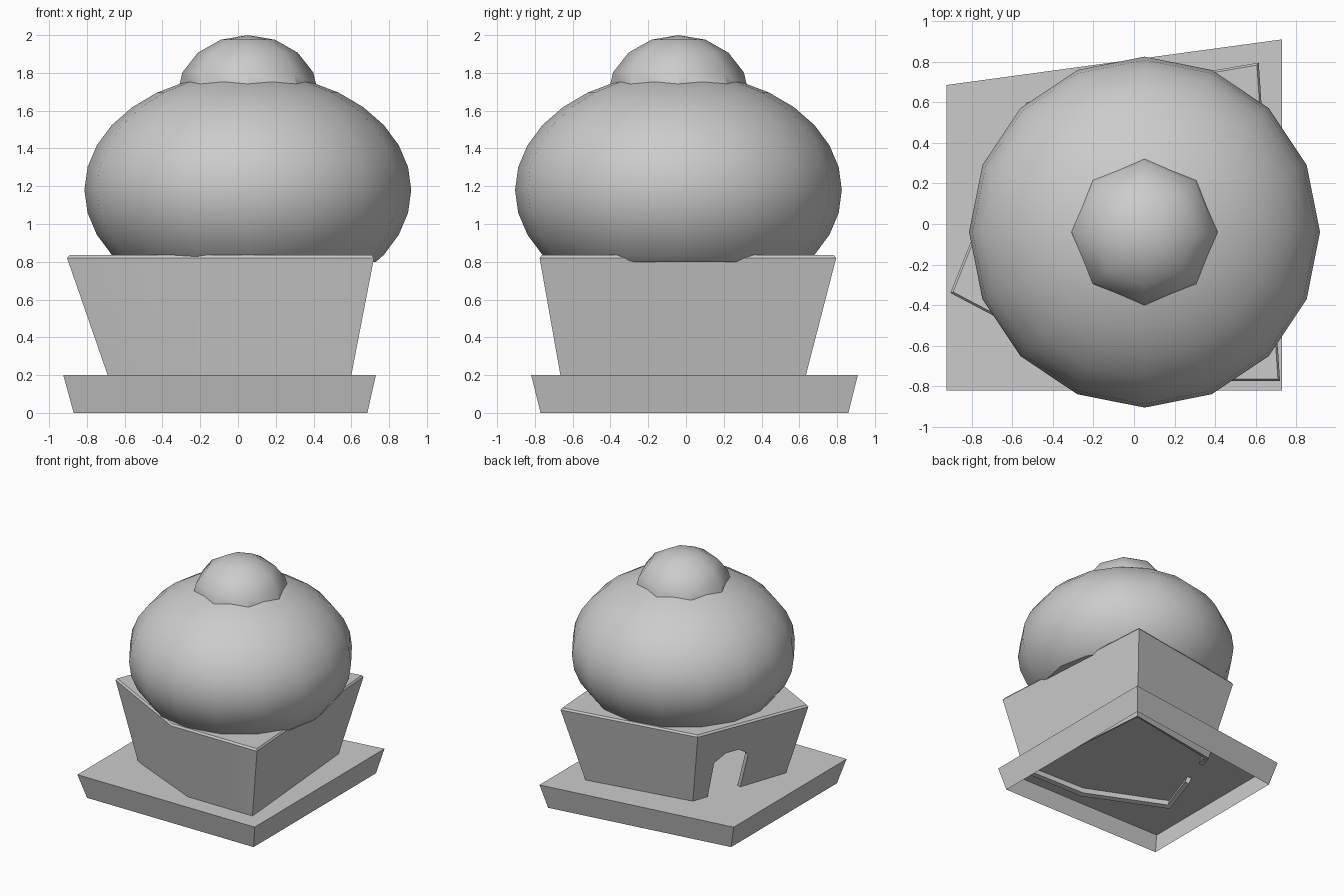
import bpy, bmesh, math
from mathutils import Vector

if "Cube" in bpy.data.objects:
    bpy.data.objects.remove(bpy.data.objects["Cube"])


def make_object(name, bm):
    bmesh.ops.recalc_face_normals(bm, faces=bm.faces)
    mesh = bpy.data.meshes.new(name)
    bm.to_mesh(mesh)
    bm.free()
    obj = bpy.data.objects.new(name, mesh)
    bpy.context.collection.objects.link(obj)
    return obj


def loft(name, rings, caps):
    """Skin matching rings of points; caps holds any of 0 (first) and -1 (last)."""
    bm = bmesh.new()
    loops = [[bm.verts.new(p) for p in ring] for ring in rings]
    n = len(rings[0])
    for a, b in zip(loops, loops[1:]):
        for i in range(n):
            j = (i + 1) % n
            bm.faces.new((a[i], a[j], b[j], b[i]))
    for c in caps:
        bm.faces.new(loops[c])
    return make_object(name, bm)


def smooth(obj, angle=30):
    bpy.ops.object.select_all(action='DESELECT')
    obj.select_set(True)
    bpy.context.view_layer.objects.active = obj
    bpy.ops.object.shade_smooth_by_angle(angle=math.radians(angle))


def dome(name, segments, rings, radius, height, z, cut=None):
    bm = bmesh.new()
    bmesh.ops.create_uvsphere(bm, u_segments=segments, v_segments=rings, radius=1)
    bmesh.ops.scale(bm, vec=(radius, radius, height), verts=bm.verts)
    bmesh.ops.translate(bm, vec=(0.052, -0.04, z), verts=bm.verts)
    if cut is not None:
        r = bmesh.ops.bisect_plane(bm, geom=bm.verts[:] + bm.edges[:] + bm.faces[:],
                                   plane_co=(0, 0, cut), plane_no=(0, 0, -1), clear_outer=True)
        edges = [e for e in r['geom_cut'] if isinstance(e, bmesh.types.BMEdge)]
        bmesh.ops.contextual_create(bm, geom=edges)
    smooth(make_object(name, bm), 40)


# Plinth: flared uneven slab, open underneath
low = [(-0.87, -0.77), (0.685, -0.77), (0.685, 0.86), (-0.87, 0.64)]
high = [(-0.925, -0.82), (0.73, -0.82), (0.73, 0.91), (-0.925, 0.685)]
loft("plinth", [[(x, y, 0) for x, y in low], [(x, y, 0.2) for x, y in high]], [-1])

# House walls: flared five-sided shell sunk slightly into the plinth
foot = [Vector(p) for p in [(0.6, -0.665), (0.495, 0.635), (-0.40, 0.48), (-0.69, -0.35), (0.0, -0.665)]]
eave = [Vector(p) for p in [(0.72, -0.775), (0.615, 0.795), (-0.53, 0.60), (-0.905, -0.34), (-0.08, -0.775)]]
rings = []
for z, shrink in [(0.14, 1), (0.82, 1), (0.835, 0.985)]:
    t = (min(z, 0.82) - 0.2) / 0.62
    rings.append([(*(a.lerp(b, t) * shrink), z) for a, b in zip(foot, eave)])
walls = loft("house_walls", rings, [-1])
mod = walls.modifiers.new("thickness", 'SOLIDIFY')
mod.thickness = 0.045
mod.offset = -1

# Arched doorway cut through the left wall
along = (foot[3] - foot[2]).normalized()
inward = Vector((-along.y, along.x))
center = foot[2].lerp(foot[3], 0.33)
arch = [(-0.155, 0.1), (0.155, 0.1), (0.155, 0.52), (0.06, 0.585), (-0.06, 0.585), (-0.155, 0.52)]
cut_rings = []
for depth in (-0.3, 0.3):
    cut_rings.append([(*(center + along * u + inward * depth), z) for u, z in arch])
cutter = loft("door_cutter", cut_rings, [0, -1])
cutter.hide_render = True
mod = walls.modifiers.new("doorway", 'BOOLEAN')
mod.operation = 'DIFFERENCE'
mod.solver = 'EXACT'
mod.object = cutter
bpy.context.view_layer.objects.active = walls
walls.select_set(True)
for m in [m.name for m in walls.modifiers]:
    bpy.ops.object.modifier_apply(modifier=m)
bpy.data.objects.remove(cutter)
smooth(walls)

# Squashed round roof with a smaller cap on top
dome("roof_dome", 16, 16, 0.865, 0.62, 1.18, cut=0.8)
dome("roof_cap", 8, 8, 0.375, 0.32, 1.68)
